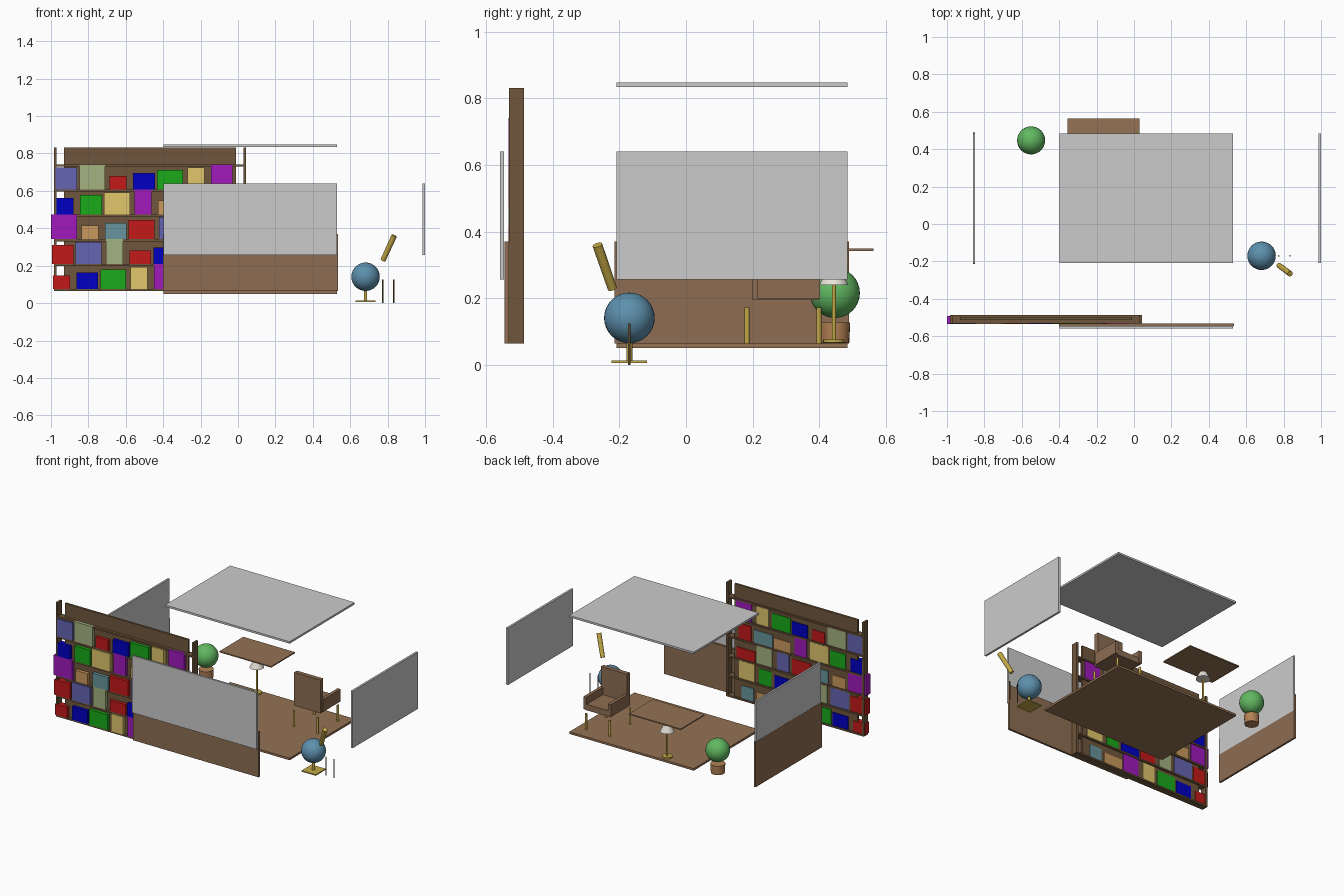
import bpy
from mathutils import Vector

if "Cube" in bpy.data.objects:
    bpy.data.objects.remove(bpy.data.objects["Cube"])

COLORS = {
    "wood": (0.27, 0.155, 0.085), "floor_wood": (0.30, 0.17, 0.09),
    "dark_wood": (0.16, 0.095, 0.045), "plaster": (0.8, 0.8, 0.78),
    "gold": (0.55, 0.40, 0.06), "shade": (0.8, 0.77, 0.7),
    "leaf": (0.12, 0.48, 0.12), "clay": (0.45, 0.22, 0.09),
    "sea": (0.11, 0.28, 0.42),
}
# colours of the books, repeating in this order along the shelves
BOOKS = [(0.55, 0.01, 0.01), (0, 0, 0.55), (0.01, 0.4, 0.01), (0.75, 0.57, 0.15),
         (0.35, 0.01, 0.5), (0.6, 0.32, 0.11), (0.14, 0.3, 0.34), (0.55, 0.01, 0.01),
         (0.13, 0.13, 0.45), (0.37, 0.45, 0.22)]
for k, c in enumerate(BOOKS):
    COLORS[f"book_{k}"] = c
MATS = {}
for key, c in COLORS.items():
    MATS[key] = bpy.data.materials.new(key)
    MATS[key].diffuse_color = (*c, 1)


def finish(name, mat, smooth=False):
    o = bpy.context.object
    o.name = name
    o.data.materials.append(MATS[mat])
    if smooth:
        bpy.ops.object.shade_smooth_by_angle()
    return o


def box(name, mat, x, y, z):
    """Box from (min, max) pairs."""
    lo, hi = Vector((x[0], y[0], z[0])), Vector((x[1], y[1], z[1]))
    bpy.ops.mesh.primitive_cube_add(size=1, location=(lo + hi) / 2)
    bpy.context.object.scale = hi - lo
    bpy.ops.object.transform_apply(location=False, rotation=False, scale=True)
    return finish(name, mat)


def rod(name, mat, a, b, r1, r2=None, sides=24):
    """Cylinder or cone between two points."""
    a, b = Vector(a), Vector(b)
    d = b - a
    bpy.ops.mesh.primitive_cone_add(vertices=sides, radius1=r1, radius2=r1 if r2 is None else r2,
                                    depth=d.length, location=(a + b) / 2,
                                    rotation=d.to_track_quat('Z', 'Y').to_euler())
    return finish(name, mat, True)


def ball(name, mat, loc, r):
    bpy.ops.mesh.primitive_uv_sphere_add(segments=32, ring_count=16, radius=r, location=loc)
    return finish(name, mat, True)


# room shell, pulled apart
RX, RY = (-0.397, 0.53), (-0.208, 0.485)
WALL_Z, PANEL_Z = (0.257, 0.64), (0.065, 0.37)
box("floor", "floor_wood", RX, RY, (0.05, 0.064))
box("ceiling", "plaster", RX, RY, (0.835, 0.848))
box("front_wall", "plaster", RX, (-0.559, -0.546), WALL_Z)
box("front_wainscot", "wood", (-0.40, 0.535), (-0.545, -0.531), PANEL_Z)
box("right_wall", "plaster", (0.986, 1.0), RY, WALL_Z)
box("left_wall", "plaster", (-0.861, -0.849), RY, WALL_Z)
box("left_wainscot", "wood", (-0.862, -0.849), (-0.214, 0.49), PANEL_Z)

# bookcase frame
SHELF_Y = (-0.531, -0.486)
for side, x in (("left", -0.978), ("right", 0.036)):
    box(f"bookcase_{side}_post", "dark_wood", (x - 0.007, x + 0.007), SHELF_Y, (0.065, 0.832))
box("bookcase_panel", "dark_wood", (-0.93, -0.012), (-0.512, -0.497), (0.065, 0.832))
STEP = 0.133
for r in range(6):
    z = 0.07 + STEP * r
    box(f"shelf_{r}", "dark_wood", (-0.978, 0.036), SHELF_Y, (z - 0.0055, z + 0.0055))

# books, seven per shelf, with repeating widths and heights
for n in range(35):
    r, i = divmod(n, 7)
    cx = -0.944 + 0.0066 * r + 0.1385 * i
    w = (0.091, 0.116, 0.138)[n % 3] / 2
    z = 0.0755 + STEP * r
    box(f"book_{n}", f"book_{n % 10}", (cx - w, cx + w), (-0.5335, -0.4925),
        (z, z + 0.073 + 0.015 * (n % 5)))

# desk top
box("desk_top", "floor_wood", (-0.355, 0.03), (0.31, 0.563), (0.342, 0.35))

# armchair facing the back
box("chair_seat", "wood", (0.285, 0.475), (0.2, 0.4), (0.195, 0.235))
box("chair_back", "wood", (0.28, 0.475), (0.198, 0.228), (0.2, 0.42))
for side, x in (("left", 0.277), ("right", 0.46)):
    box(f"chair_{side}_arm", "wood", (x, x + 0.022), (0.215, 0.403), (0.2, 0.283))
    for end, y in (("back", 0.183), ("front", 0.399)):
        lx = 0.289 if side == "left" else 0.465
        rod(f"chair_{side}_{end}_leg", "gold", (lx, y, 0.065), (lx, y, 0.172), 0.0075)

# floor lamp
LX, LY = -0.171, 0.444
rod("lamp_base", "gold", (LX, LY, 0.067), (LX, LY, 0.076), 0.032)
rod("lamp_stem", "gold", (LX, LY, 0.076), (LX, LY, 0.25), 0.006)
rod("lamp_shade", "shade", (LX, LY, 0.24), (LX, LY, 0.285), 0.044, 0.022)

# potted plant
PX, PY = -0.55, 0.447
rod("plant_pot", "clay", (PX, PY, 0.066), (PX, PY, 0.127), 0.043, 0.046)
ball("plant_foliage", "leaf", (PX, PY, 0.216), 0.075)

# globe on a square stand
GX, GY = 0.682, -0.17
box("globe_base", "gold", (GX - 0.053, GX + 0.053), (GY - 0.053, GY + 0.053), (0.006, 0.013))
rod("globe_stem", "gold", (GX, GY, 0.013), (GX, GY, 0.075), 0.009)
ball("globe", "sea", (GX, GY, 0.141), 0.076)

# spyglass with two support legs
rod("spyglass_tube", "gold", (0.775, -0.221, 0.229), (0.835, -0.266, 0.36), 0.014, 0.015)
for side, x in (("left", 0.774), ("right", 0.834)):
    rod(f"spyglass_{side}_leg", "dark_wood", (x, -0.17, 0), (x, -0.17, 0.125), 0.004, sides=12)

for m in bpy.data.materials:
    if m.users and not m.is_grease_pencil:
        m.use_nodes = True
        m.node_tree.nodes["Principled BSDF"].inputs["Base Color"].default_value = m.diffuse_color
